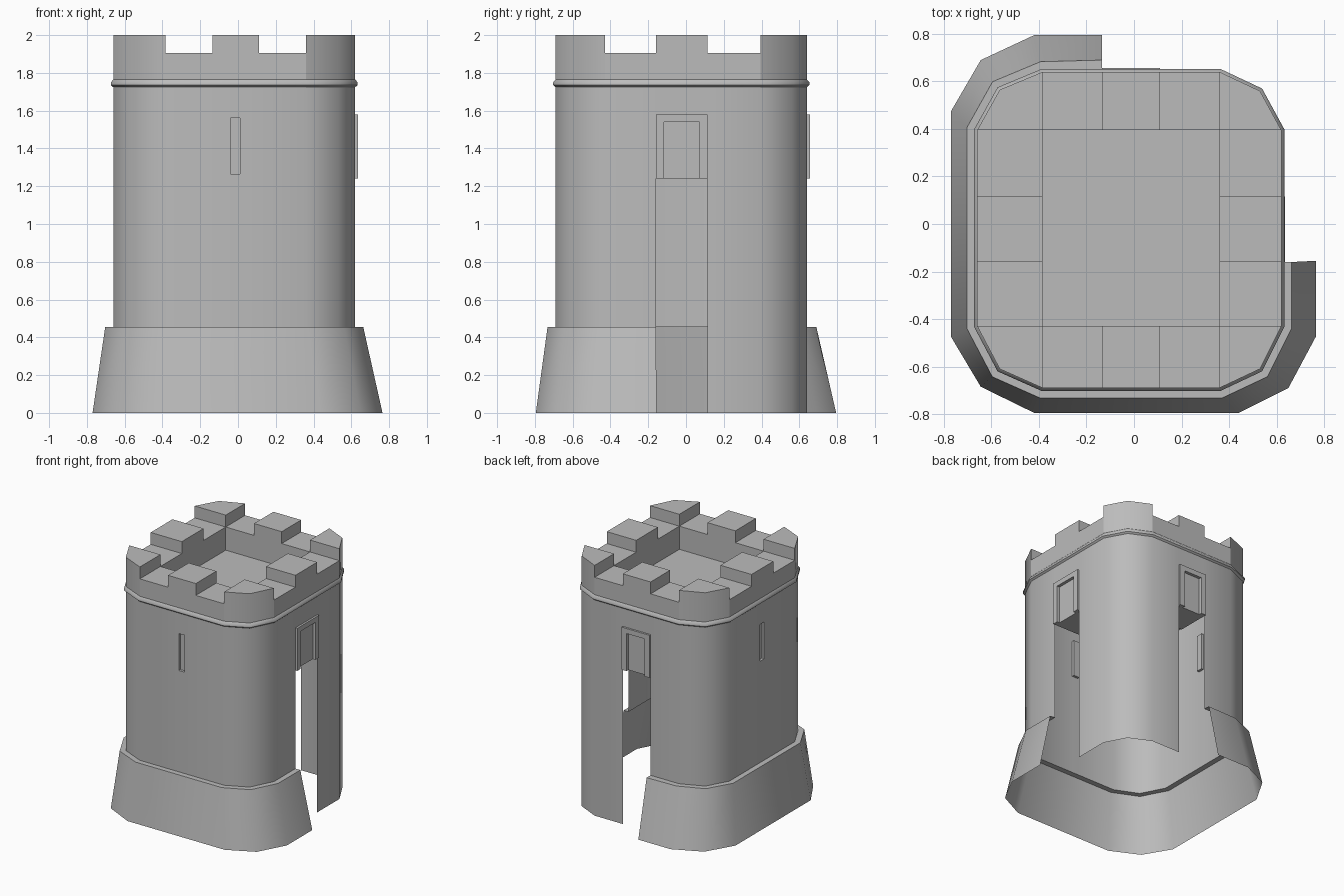
import bpy, bmesh, math
from mathutils import Vector

old = bpy.data.objects.get("Cube")
if old:
    bpy.data.objects.remove(old, do_unlink=True)

stone = bpy.data.materials.new("grey stone")
stone.use_nodes = True
stone.diffuse_color = (0.5, 0.5, 0.5, 1)
stone.node_tree.nodes["Principled BSDF"].inputs["Base Color"].default_value = (0.5, 0.5, 0.5, 1)


def make(name, faces, merge=True):
    """Object from a list of polygons, smooth over the soft corners only."""
    bm = bmesh.new()
    for f in faces:
        bm.faces.new([bm.verts.new(p) for p in f])
    if merge:
        bmesh.ops.remove_doubles(bm, verts=bm.verts, dist=0.0005)
    mesh = bpy.data.meshes.new(name)
    bm.to_mesh(mesh)
    bm.free()
    mesh.materials.append(stone)
    ob = bpy.data.objects.new(name, mesh)
    bpy.context.collection.objects.link(ob)
    bpy.ops.object.select_all(action='DESELECT')
    ob.select_set(True)
    bpy.context.view_layer.objects.active = ob
    bpy.ops.object.shade_smooth_by_angle(angle=math.radians(40))
    return ob


def loft(a, za, b, zb, closed=False):
    """Quads between two matching outlines at two heights."""
    n = len(a)
    return [[(*a[i], za), (*a[(i + 1) % n], za), (*b[(i + 1) % n], zb), (*b[i], zb)]
            for i in range(n if closed else n - 1)]


def prism(poly, z0, z1):
    return (loft(poly, z0, poly, z1, True) + [[(*p, z1) for p in poly]]
            + [[(*p, z0) for p in reversed(poly)]])


def offset(poly, d):
    """Mitred outward offset of a closed counter-clockwise outline."""
    out = []
    for i, p in enumerate(poly):
        p = Vector(p)
        e0 = (p - Vector(poly[i - 1])).normalized()
        e1 = (Vector(poly[(i + 1) % len(poly)]) - p).normalized()
        n0, n1 = Vector((e0.y, -e0.x)), Vector((e1.y, -e1.x))
        out.append(tuple(p + (n0 + n1) * d / (1 + n0.dot(n1))))
    return out


# Main levels and plan lines
BASE_TOP, DOOR_TOP, WIN_TOP = 0.455, 1.24, 1.58
DECK, CRENEL, TOP = 1.72, 1.905, 2.0
SLIT = (1.265, 1.56)
X = [-0.66, -0.385, -0.135, 0.11, 0.36, 0.62]
Y = [-0.69, -0.43, -0.16, 0.115, 0.395, 0.64]

# Corner outlines, counter-clockwise
back_left = [(X[1], Y[5]), (-0.565, 0.565), (X[0], Y[4])]
front_left = [(X[0], Y[1]), (-0.565, -0.61), (X[1], Y[0])]
front_right = [(X[4], Y[0]), (0.53, -0.61), (X[5], Y[1])]
back_right = [(X[5], Y[4]), (0.53, 0.56), (X[4], Y[5])]
outline = back_left + front_left + front_right + back_right

# Walls: long run from back door to side door, and the free corner
left_slit = [(X[0], 0.005), (X[0], -0.045)]
front_slit = [(-0.04, Y[0]), (0.01, Y[0])]
back_door = [(X[3], Y[5]), (X[2], Y[5])]
side_door = [(X[5], Y[2]), (X[5], Y[3])]
run = (back_door[1:] + back_left + left_slit + front_left + front_slit
       + front_right + side_door[:1])
corner = side_door[1:] + back_right + back_door[:1]

walls = loft(corner, 0, corner, DECK)
for a, b in zip(run, run[1:]):
    if [a, b] in (left_slit, front_slit):
        walls += loft([a, b], BASE_TOP, [a, b], SLIT[0])
        walls += loft([a, b], SLIT[1], [a, b], DECK)
    else:
        walls += loft([a, b], BASE_TOP, [a, b], DECK)
for door in (back_door, side_door):
    walls += loft(door, WIN_TOP, door, DECK)
make("tower_walls", walls)

# Arrow slits: shallow closed recesses
for name, (a, b), (nx, ny) in (("left_slit", left_slit, (-1, 0)),
                               ("front_slit", front_slit, (0, -1))):
    c, d = [(p[0] - nx * 0.02, p[1] - ny * 0.02) for p in (a, b)]
    z0, z1 = SLIT
    rec = loft([a, c, d, b], z0, [a, c, d, b], z1)
    rec += [[(*p, z) for p in (a, b, d, c)] for z in SLIT]
    make(name, rec)


# Framed windows over the two doorways
def window(name, a, b):
    a, b = Vector(a), Vector(b)
    u = (b - a).normalized()
    n = Vector((u.y, -u.x))
    w = (b - a).length

    def block(u0, u1, d0, d1, z0, z1):
        plan = [a + u * s + n * d for s, d in ((u0, d1), (u1, d1), (u1, d0), (u0, d0))]
        return prism([tuple(p) for p in plan], z0, z1)

    bar = 0.044
    make(name + "_frame",
         block(0, bar, -0.02, 0.016, DOOR_TOP, WIN_TOP)
         + block(w - bar, w, -0.02, 0.016, DOOR_TOP, WIN_TOP)
         + block(bar, w - bar, -0.02, 0.016, 1.54, WIN_TOP), merge=False)
    make(name + "_panel",
         block(bar, w - bar, -0.02, -0.008, DOOR_TOP, 1.54), merge=False)
    make(name + "_lintel",
         block(0, w, -0.26, -0.02, DOOR_TOP, WIN_TOP), merge=False)


window("side_window", *side_door)
window("back_window", *back_door)

# Sloping base, open around the free corner, with a ledge on top
foot = [(-0.135, 0.795), (-0.42, 0.795), (-0.645, 0.69), (-0.77, 0.475),
        (-0.77, -0.475), (-0.645, -0.685), (-0.42, -0.795),
        (0.44, -0.795), (0.65, -0.69), (0.765, -0.475), (0.765, -0.155)]
shoulder = offset(outline, 0.043)[:9]
shoulder = [(X[2], 0.69)] + shoulder + [(0.663, Y[2])]
inner = back_door[1:] + outline[:9] + side_door[:1]
make("sloping_base", loft(foot, 0, shoulder, BASE_TOP)
     + loft(shoulder, BASE_TOP, inner, BASE_TOP))

# String course around the wall
profile = [(0, 1.724), (0.013, 1.735), (0.013, 1.75), (0, 1.766)]
rings = [(offset(outline, d), z) for d, z in profile]
course = []
for (a, za), (b, zb) in zip(rings, rings[1:]):
    course += loft(a, za, b, zb, True)
make("string_course", course)

# Roof deck
make("roof_deck", [[(X[1], Y[1], DECK), (X[4], Y[1], DECK),
                    (X[4], Y[4], DECK), (X[1], Y[4], DECK)]])

# Battlements: corner merlons, then low-high-low along each side
for name, pts, c in (("back_left", back_left, (X[1], Y[4])),
                     ("front_left", front_left, (X[1], Y[1])),
                     ("front_right", front_right, (X[4], Y[1])),
                     ("back_right", back_right, (X[4], Y[4]))):
    make(name + "_corner_merlon", prism(pts + [c], DECK, TOP))


def rect(x0, x1, y0, y1):
    return [(x0, y0), (x1, y0), (x1, y1), (x0, y1)]


for side, k in (("low", 0), ("high", 4)):
    fb, lr = [], []
    for i in (1, 2, 3):
        z = TOP if i == 2 else CRENEL
        fb += prism(rect(X[i], X[i + 1], Y[k], Y[k + 1]), DECK, z)
        lr += prism(rect(X[k], X[k + 1], Y[i], Y[i + 1]), DECK, z)
    make("front_parapet" if k == 0 else "back_parapet", fb, merge=False)
    make("right_parapet" if k == 0 else "left_parapet", lr, merge=False)
